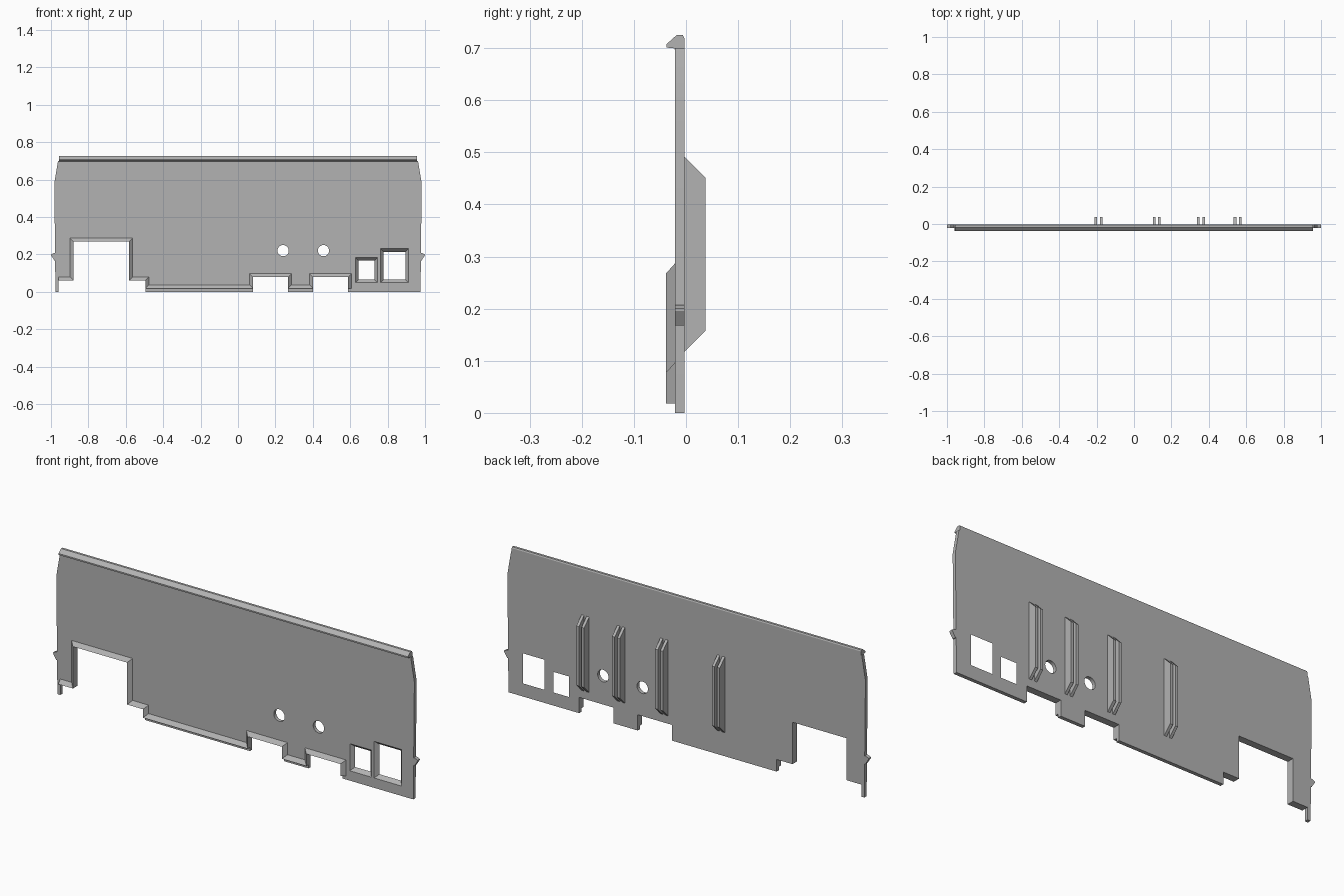
import bpy, bmesh, math
from mathutils import Vector

cube = bpy.data.objects.get("Cube")
if cube:
    bpy.data.objects.remove(cube, do_unlink=True)

grey = bpy.data.materials.new("plain grey")
grey.use_nodes = True
grey.diffuse_color = (0.45, 0.45, 0.45, 1)
grey.node_tree.nodes["Principled BSDF"].inputs["Base Color"].default_value = grey.diffuse_color

FRONT, BACK = -0.021, -0.003   # faces of the plate
RIM_Y, RIM_W = -0.038, 0.019   # ridge depth and width of the rim


def loft(name, rings):
    """Closed solid through matching rings of 3D points."""
    bm = bmesh.new()
    loops = [[bm.verts.new(p) for p in ring] for ring in rings]
    n = len(loops[0])
    for a, b in zip(loops, loops[1:]):
        for i in range(n):
            j = (i + 1) % n
            bm.faces.new((a[i], a[j], b[j], b[i]))
    bm.faces.new(loops[0])
    bm.faces.new(loops[-1])
    bmesh.ops.recalc_face_normals(bm, faces=bm.faces)
    mesh = bpy.data.meshes.new(name)
    bm.to_mesh(mesh)
    bm.free()
    mesh.materials.append(grey)
    obj = bpy.data.objects.new(name, mesh)
    bpy.context.collection.objects.link(obj)
    return obj


def slab(name, outline, y0=FRONT, y1=BACK):
    return loft(name, [[(x, y, z) for x, z in outline] for y in (y0, y1)])


def bar(name, profile, x0, x1):
    return loft(name, [[(x, y, z) for y, z in profile] for x in (x0, x1)])


def rect(x0, x1, z0, z1, grow):
    return [(x0 - grow, z0 - grow), (x1 + grow, z0 - grow),
            (x1 + grow, z1 + grow), (x0 - grow, z1 + grow)]


# Stepped lower edge, from right to left of the model
edge = [(-0.96, 0.06), (-0.879, 0.06), (-0.879, 0.268), (-0.582, 0.268), (-0.582, 0.06),
        (-0.495, 0.06), (-0.495, 0.018), (0.08, 0.018), (0.08, 0.078), (0.267, 0.078),
        (0.267, 0.018), (0.401, 0.018), (0.401, 0.078), (0.588, 0.078), (0.588, 0.018)]

# Main plate: the low runs of the edge reach the ground
lower = [(x, 0 if z < 0.03 else z) for x, z in edge]
plate = slab("plate", [(-0.976, 0), (-0.96, 0)] + lower +
             [(0.976, 0), (0.982, 0.583), (0.962, 0.7), (-0.962, 0.7), (-0.982, 0.583)])

# Tapered windows and round holes
cutters = []
for x0, x1, z0, z1 in ((0.644, 0.73, 0.065, 0.167), (0.778, 0.896, 0.065, 0.214)):
    rings = [[(x, y, z) for x, z in rect(x0, x1, z0, z1, g)]
             for y, g in ((FRONT - 0.002, 0.018), (BACK, 0), (BACK + 0.01, 0))]
    cutters.append(loft("window_cutter", rings))
for cx in (0.241, 0.457):
    circle = [(cx + 0.03 * math.cos(i * math.tau / 32), 0.22 + 0.03 * math.sin(i * math.tau / 32))
              for i in range(32)]
    cutters.append(slab("hole_cutter", circle, -0.05, 0.02))
bpy.context.view_layer.objects.active = plate
for cutter in cutters:
    cutter.hide_render = True
    mod = plate.modifiers.new("opening", "BOOLEAN")
    mod.operation, mod.solver, mod.object = "DIFFERENCE", "EXACT", cutter
    bpy.ops.object.modifier_apply(modifier=mod.name)
    bpy.data.objects.remove(cutter, do_unlink=True)
bpy.ops.object.select_all(action="DESELECT")
plate.select_set(True)
bpy.ops.object.shade_smooth_by_angle(angle=math.radians(30))

# Bevelled rim with mitred corners along the stepped edge
path = [Vector(p) for p in edge]
rings = []
for i, p in enumerate(path):
    near = [(path[k + 1] - path[k]).normalized()
            for k in (i - 1, i) if 0 <= k < len(path) - 1]
    offset = sum((Vector((-d.y, d.x)) for d in near), Vector((0, 0))) * RIM_W
    outer = p + offset
    rings.append([(p.x, RIM_Y, p.y), (p.x, FRONT, p.y), (outer.x, FRONT, outer.y)])
loft("edge_rim", rings)

# Top lip
bar("top_lip", [(BACK, 0.7), (BACK, 0.719), (-0.006, 0.725), (-0.018, 0.725),
                (-0.037, 0.708), (-0.037, 0.701), (-0.024, 0.7), (FRONT, 0.697)],
    -0.958, 0.958)

# Paired ribs on the back
rib = [(BACK, 0.117), (0.037, 0.157), (0.037, 0.452), (BACK, 0.492)]
for n, cx in enumerate((-0.19, 0.122, 0.358, 0.554), 1):
    for side, dx in (("right", -0.014), ("left", 0.014)):
        bar(f"rib_{n}_{side}", rib, cx + dx - 0.007, cx + dx + 0.007)

# Side catches
for side, s in (("left", 1), ("right", -1)):
    slab(f"{side}_catch", [(s * 0.977, 0.168), (s * 0.982, 0.168), (s, 0.196),
                           (s, 0.2), (s * 0.985, 0.207), (s * 0.977, 0.207)])
